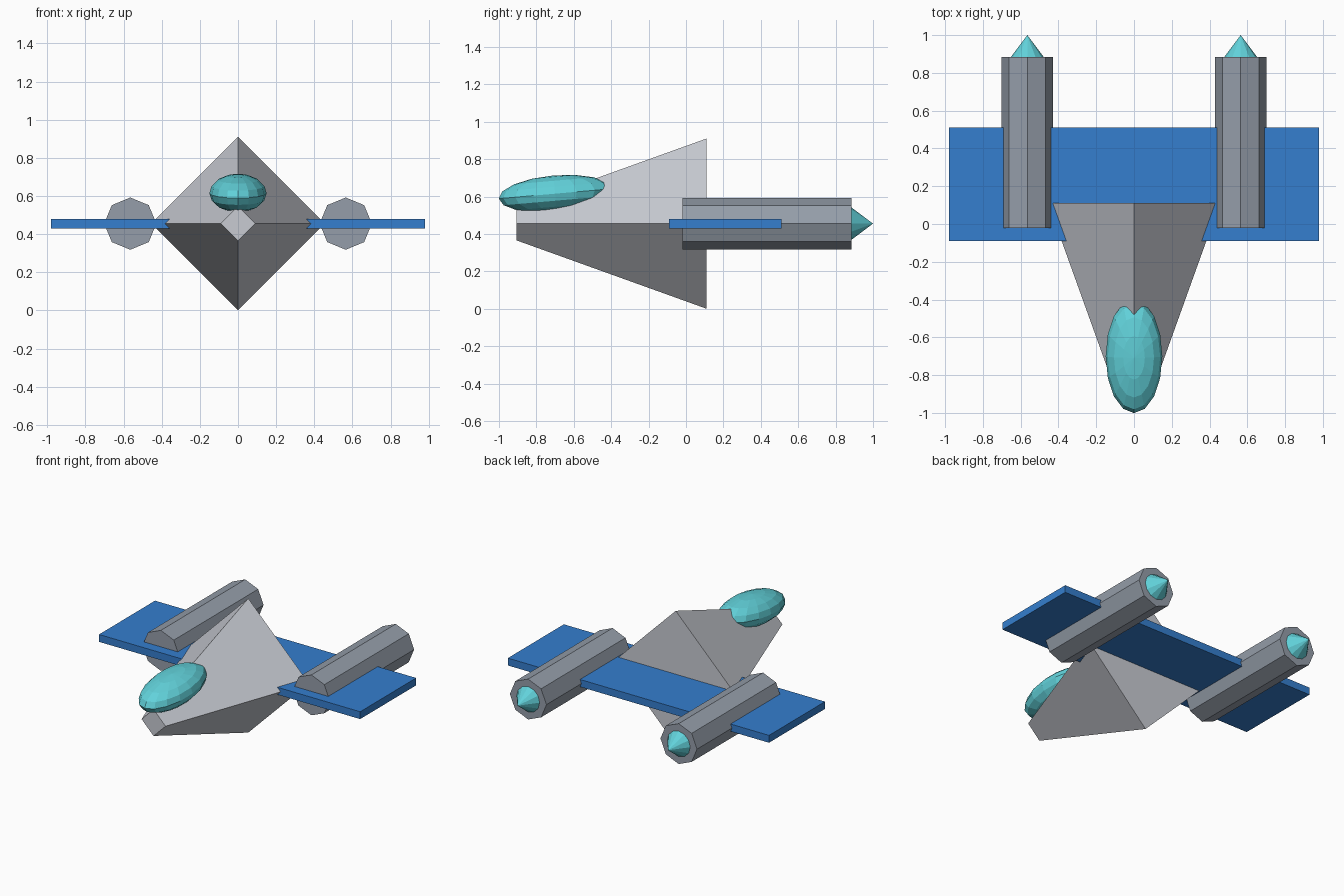
import bpy, bmesh, math
from mathutils import Matrix, Vector

if "Cube" in bpy.data.objects:
    bpy.data.objects.remove(bpy.data.objects["Cube"])

MID = 0.455  # height of the main axis


def material(name, rgb):
    m = bpy.data.materials.new(name)
    m.diffuse_color = (*rgb, 1)
    m.use_nodes = True
    m.node_tree.nodes["Principled BSDF"].inputs["Base Color"].default_value = m.diffuse_color
    return m


hull_grey = material("hull_grey", (0.58, 0.60, 0.65))
engine_grey = material("engine_grey", (0.30, 0.34, 0.40))
wing_blue = material("wing_blue", (0.035, 0.21, 0.62))
glow_teal = material("glow_teal", (0.12, 0.64, 0.70))


def finish(name, bm, mat):
    mesh = bpy.data.meshes.new(name)
    bmesh.ops.recalc_face_normals(bm, faces=bm.faces)
    bm.to_mesh(mesh)
    bm.free()
    mesh.materials.append(mat)
    obj = bpy.data.objects.new(name, mesh)
    bpy.context.collection.objects.link(obj)
    return obj


def taper(name, mat, sides, x, y0, y1, r0, r1):
    """Cone or cylinder along y with a corner pointing straight up."""
    bm = bmesh.new()
    bmesh.ops.create_cone(bm, cap_ends=True, segments=sides, radius1=r0,
                          radius2=r1, depth=y1 - y0)
    bm.transform(Matrix.Translation((x, (y0 + y1) / 2, MID))
                 @ Matrix.Rotation(-math.pi / 2, 4, 'X'))
    return finish(name, bm, mat)


# Four-sided hull, widening to the rear
taper("hull", hull_grey, 4, 0, -0.905, 0.11, 0.09, 0.455)

# Flat wing slab
bm = bmesh.new()
bmesh.ops.create_cube(bm, size=1)
bm.transform(Matrix.Translation((0, 0.21, MID)) @ Matrix.Diagonal((1.96, 0.6, 0.05, 1)))
finish("wing", bm, wing_blue)

# Canopy: stretched ball, tilted slightly nose-down
bm = bmesh.new()
bmesh.ops.create_uvsphere(bm, u_segments=16, v_segments=8, radius=1)
bm.transform(Matrix.Translation((0, -0.7, 0.615))
             @ Matrix.Rotation(math.radians(5), 4, 'X')
             @ Matrix.Diagonal((0.15, 0.302, 0.098, 1)))
finish("canopy", bm, glow_teal)

# Engines with pointed exhausts
for side, x in (("left", -0.565), ("right", 0.565)):
    taper(side + "_engine", engine_grey, 8, x, -0.02, 0.885, 0.137, 0.137)
    taper(side + "_exhaust", glow_teal, 12, x, 0.88, 1.0, 0.09, 0)
